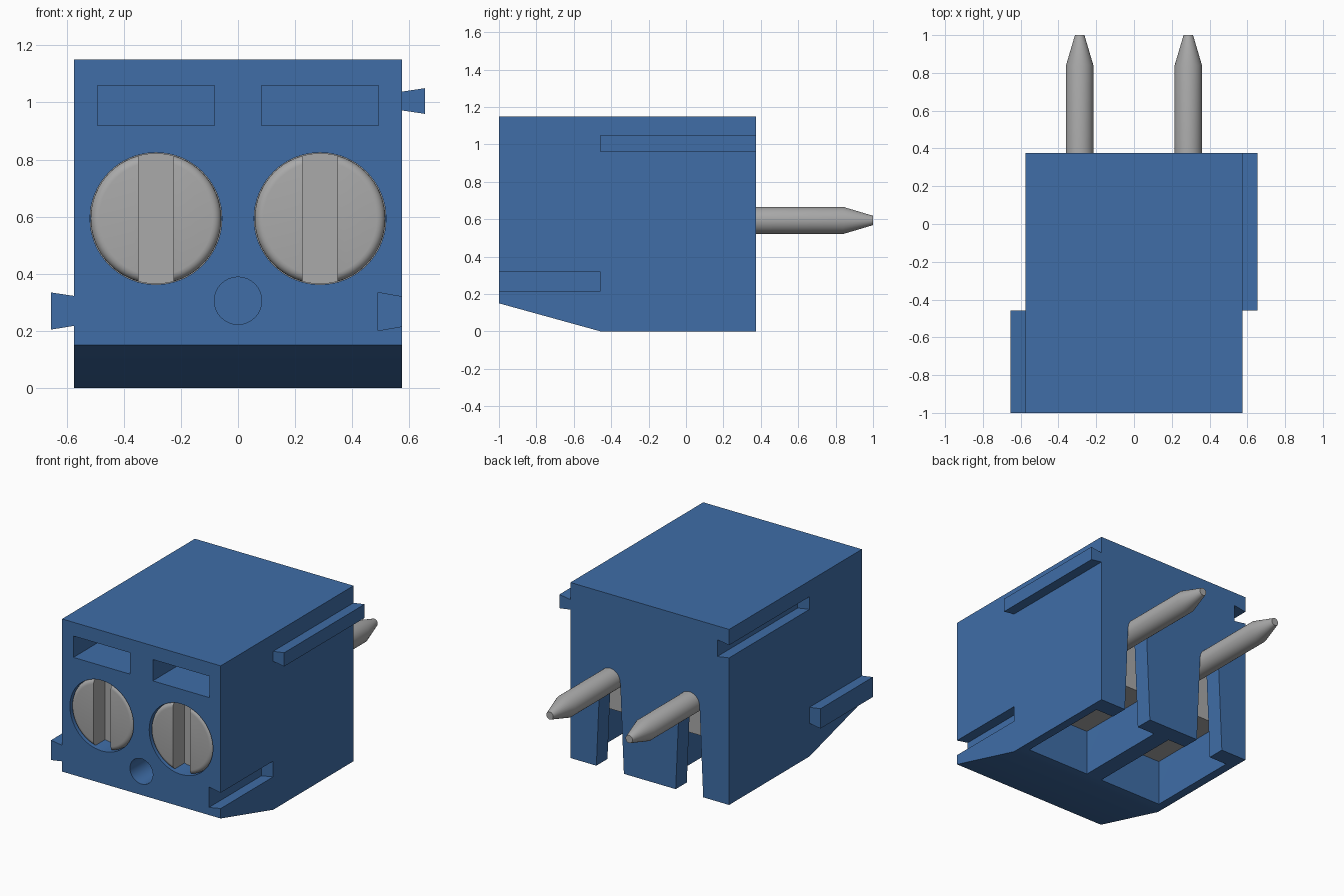
import bpy, bmesh, math
from mathutils import Vector

cube = bpy.data.objects.get("Cube")
if cube:
    bpy.data.objects.remove(cube, do_unlink=True)


def material(name, rgb, rough):
    m = bpy.data.materials.new(name)
    m.use_nodes = True
    m.diffuse_color = (*rgb, 1)
    bsdf = m.node_tree.nodes["Principled BSDF"]
    bsdf.inputs["Base Color"].default_value = (*rgb, 1)
    bsdf.inputs["Roughness"].default_value = rough
    return m


BLUE = material("blue plastic", (0.05, 0.155, 0.39), 0.5)
GREY = material("grey metal", (0.40, 0.40, 0.40), 0.4)


def finish(name, bm, mat=None):
    bmesh.ops.recalc_face_normals(bm, faces=bm.faces[:])
    me = bpy.data.meshes.new(name)
    bm.to_mesh(me)
    bm.free()
    ob = bpy.data.objects.new(name, me)
    bpy.context.collection.objects.link(ob)
    if mat:
        me.materials.append(mat)
    return ob


def prism(name, pts, lo, hi, mat=None, axis="y"):
    """Extrude an (x, z) outline along y, or a (y, z) outline along x."""
    bm = bmesh.new()
    place = (lambda a, b: (a, lo, b)) if axis == "y" else (lambda a, b: (lo, a, b))
    face = bm.faces.new([bm.verts.new(place(a, b)) for a, b in pts])
    ext = bmesh.ops.extrude_face_region(bm, geom=[face])["geom"]
    step = Vector((0, hi - lo, 0)) if axis == "y" else Vector((hi - lo, 0, 0))
    bmesh.ops.translate(bm, vec=step, verts=[v for v in ext if isinstance(v, bmesh.types.BMVert)])
    return finish(name, bm, mat)


def box(name, x0, x1, y0, y1, z0, z1, mat=None):
    return prism(name, [(x0, z0), (x1, z0), (x1, z1), (x0, z1)], y0, y1, mat)


def lathe(name, profile, x, z, mat=None, n=48):
    """Turn (radius, y) points around a y-parallel axis through x, z."""
    bm = bmesh.new()
    rings = [[bm.verts.new((x + r * math.cos(2 * math.pi * i / n), y,
                            z + r * math.sin(2 * math.pi * i / n))) for i in range(n)]
             for r, y in profile]
    for a, b in zip(rings, rings[1:]):
        for i in range(n):
            bm.faces.new((a[i], a[(i + 1) % n], b[(i + 1) % n], b[i]))
    bm.faces.new(rings[0])
    bm.faces.new(rings[-1])
    return finish(name, bm, mat)


def cut(ob, cutter):
    cutter.hide_render = True
    mod = ob.modifiers.new("cut", "BOOLEAN")
    mod.operation, mod.solver, mod.object = "DIFFERENCE", "EXACT", cutter
    bpy.context.view_layer.update()
    me = bpy.data.meshes.new_from_object(ob.evaluated_get(bpy.context.evaluated_depsgraph_get()))
    ob.modifiers.clear()
    ob.data = me
    bpy.data.objects.remove(cutter, do_unlink=True)


def smooth(ob):
    bpy.ops.object.select_all(action="DESELECT")
    ob.select_set(True)
    bpy.context.view_layer.objects.active = ob
    bpy.ops.object.shade_smooth_by_angle(angle=math.radians(30))


W, FRONT, BACK, TOP, MID = 0.575, -1.0, 0.375, 1.15, -0.457
PITCH, AXIS_Z = 0.2875, 0.593

# Housing with sloped lower front
housing = prism("housing", [(FRONT, 0.15), (MID, 0), (BACK, 0), (BACK, TOP), (FRONT, TOP)],
                -W, W, BLUE, axis="x")

for side in (-1, 1):
    c = side * PITCH
    # Wire chamber open below, screw bore, test pocket, pin slot in the back wall
    cut(housing, box("chamber", c - 0.23, c + 0.23, -0.38, 0.26, -0.1, 0.83))
    cut(housing, lathe("bore", [(0.231, -1.1), (0.231, -0.3)], c, AXIS_Z, n=64))
    cut(housing, box("pocket", c - 0.205, c + 0.205, -1.1, -0.55, 0.92, 1.06))
    cut(housing, prism("slot", [(c - 0.102, -0.05), (c + 0.102, -0.05),
                                (c + 0.073, 0.60), (c - 0.073, 0.60)], 0.2, 0.5))

# Round marker hole between the screws
cut(housing, lathe("marker_hole", [(0.083, -1.1), (0.083, -0.75)], 0, 0.305, n=32))

# Dovetail grooves: front left and back right
cut(housing, prism("front_groove", [(0.49, 0.2), (0.59, 0.218), (0.59, 0.316), (0.49, 0.334)], -1.1, MID))
cut(housing, prism("back_groove", [(-0.49, 0.95), (-0.59, 0.966), (-0.59, 1.044), (-0.49, 1.06)], MID, 0.5))
smooth(housing)

# Dovetail tongues on the opposite sides
prism("front_tongue", [(-0.655, 0.204), (-W, 0.217), (-W, 0.322), (-0.655, 0.334)], FRONT, MID, BLUE)
prism("back_tongue", [(0.655, 0.96), (W, 0.972), (W, 1.038), (0.655, 1.05)], MID, BACK, BLUE)

for side, label in ((-1, "right"), (1, "left")):
    c = side * PITCH
    # Slotted screw with rounded rim
    rim = [(0.199 + 0.03 * math.sin(a), -0.966 - 0.03 * math.cos(a))
           for a in (math.radians(18 * k) for k in range(6))]
    screw = lathe(label + "_screw", rim + [(0.229, -0.375)], c, AXIS_Z, GREY, 64)
    cut(screw, box("screw_slot", c - 0.062, c + 0.062, -1.1, -0.876, 0.2, 1.0))
    smooth(screw)
    # Clamp block inside the chamber
    box(label + "_clamp", c - 0.229, c + 0.229, -0.379, 0.2, 0.3, 0.829, GREY)
    # Solder pin with tapered tip
    smooth(lathe(label + "_pin", [(0.0725, 0.15), (0.0725, 0.84), (0.025, 1.0)], c, AXIS_Z, GREY, 32))
